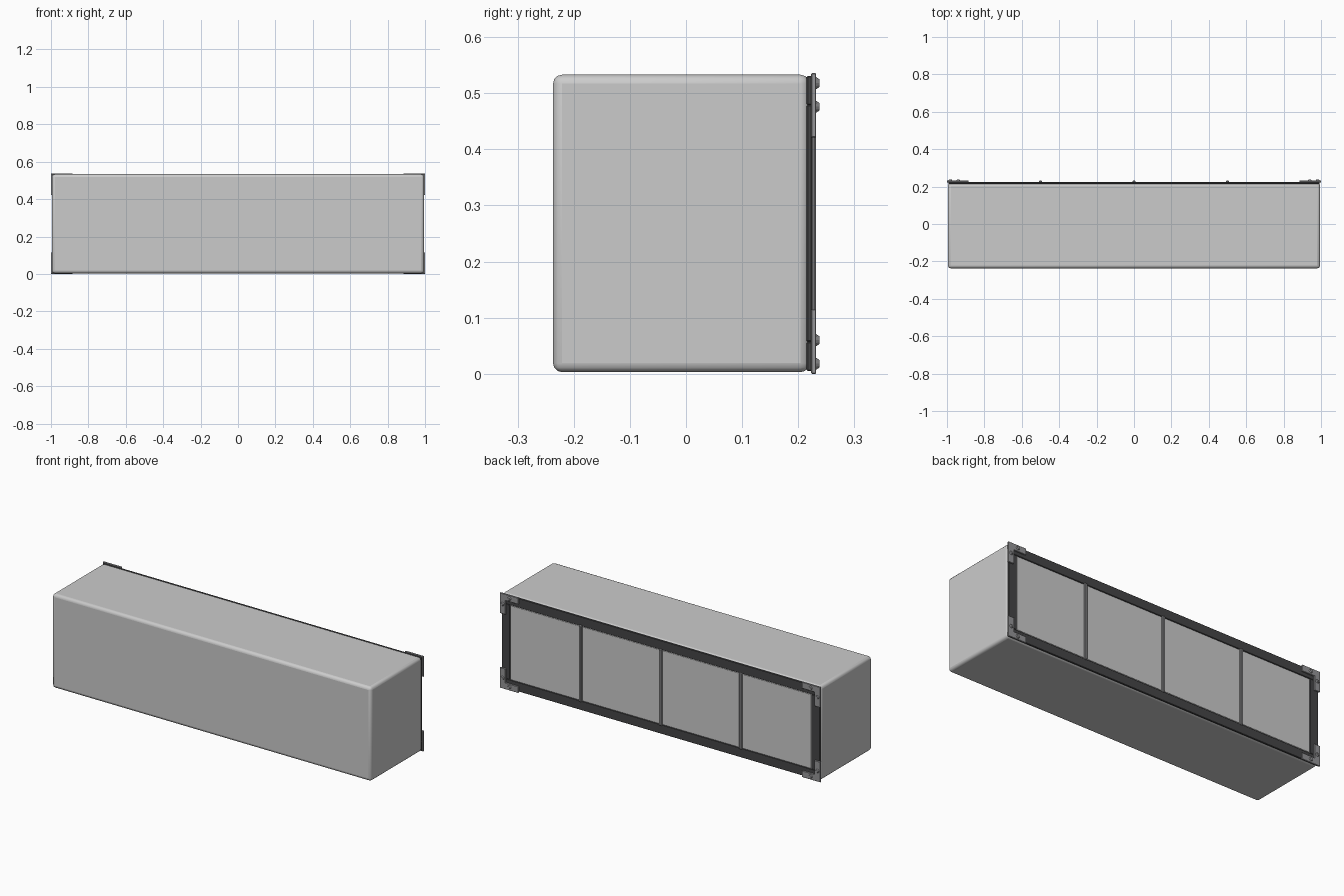
import bpy, bmesh
from mathutils import Matrix

if "Cube" in bpy.data.objects:
    bpy.data.objects.remove(bpy.data.objects["Cube"])


def material(name, v):
    m = bpy.data.materials.new(name)
    m.diffuse_color = (v, v, v * 1.03, 1)
    m.use_nodes = True
    m.node_tree.nodes["Principled BSDF"].inputs["Base Color"].default_value = m.diffuse_color
    return m


DARK = material("dark_frame", 0.06)
STEEL = material("steel", 0.3)


def finish(name, bm, mat=None, bevel=0, segs=1):
    bmesh.ops.recalc_face_normals(bm, faces=bm.faces[:])
    me = bpy.data.meshes.new(name)
    bm.to_mesh(me)
    bm.free()
    ob = bpy.data.objects.new(name, me)
    bpy.context.collection.objects.link(ob)
    if mat:
        me.materials.append(mat)
    if bevel:
        b = ob.modifiers.new("Bevel", 'BEVEL')
        b.width, b.segments = bevel, segs
    return ob


def box(name, lo, hi, mat=None, bevel=0, segs=1):
    bm = bmesh.new()
    bmesh.ops.create_cube(bm, size=1)
    for v in bm.verts:
        v.co = [(a + b) / 2 + c * (b - a) for a, b, c in zip(lo, hi, v.co)]
    return finish(name, bm, mat, bevel, segs)


def prism(name, outline, y0, y1, mat, bevel=0):
    bm = bmesh.new()
    face = bm.faces.new([bm.verts.new((x, y0, z)) for x, z in outline])
    ext = bmesh.ops.extrude_face_region(bm, geom=[face])["geom"]
    for v in ext:
        if isinstance(v, bmesh.types.BMVert):
            v.co.y = y1
    return finish(name, bm, mat, bevel)


# Main cabinet with rounded edges
body = box("cabinet_body", (-0.995, -0.237, 0.003), (0.995, 0.22, 0.533), None, 0.016, 3)
bpy.context.view_layer.objects.active = body
body.select_set(True)
bpy.ops.object.shade_smooth_by_angle(angle=0.6)

# Dark frame on the back
X, Z0, Z1, W = 0.993, 0.005, 0.531, 0.052
for name, za, zb in (("frame_bottom", Z0, Z0 + W), ("frame_top", Z1 - W, Z1)):
    box(name, (-X, 0.215, za), (X, 0.225, zb), DARK, 0.002)
for name, xa, xb in (("frame_side_a", -X, -X + W), ("frame_side_b", X - W, X)):
    box(name, (xa, 0.215, Z0 + W), (xb, 0.225, Z1 - W), DARK, 0.002)

# Back panels and the strips between them
edges = [-X + W, -0.5, 0, 0.5, X - W]
for i in range(4):
    box(f"back_panel_{i + 1}", (edges[i] + 0.004, 0.215, Z0 + W + 0.004),
        (edges[i + 1] - 0.004, 0.2225, Z1 - W - 0.004))
for i in range(1, 4):
    box(f"divider_{i}", (edges[i] - 0.009, 0.218, Z0 + W - 0.005),
        (edges[i] + 0.009, 0.232, Z1 - W + 0.005), STEEL, 0.004)

# Corner brackets with two rivets each
L, T, ZC = 0.115, 0.036, 0.268
ell = [(0, 0), (L, 0), (L, T), (T, T), (T, L), (0, L)]
for sx in (-1, 1):
    for sz in (-1, 1):
        place = lambda u, w: (sx * (1 - u), ZC + sz * (0.268 - w))
        tag = ("left" if sx < 0 else "right") + ("_lower" if sz < 0 else "_upper")
        prism("bracket_" + tag, [place(*p) for p in ell], 0.223, 0.232, STEEL, 0.0015)
        for k, p in enumerate(((0.06, 0.018), (0.018, 0.06))):
            x, z = place(*p)
            bm = bmesh.new()
            bmesh.ops.create_cone(bm, cap_ends=True, segments=12, radius1=0.011,
                                  radius2=0.007, depth=0.006)
            bmesh.ops.transform(bm, verts=bm.verts[:], matrix=Matrix.Translation(
                (x, 0.2345, z)) @ Matrix.Rotation(-1.5707963, 4, 'X'))
            finish(f"rivet_{tag}_{k + 1}", bm, STEEL)
